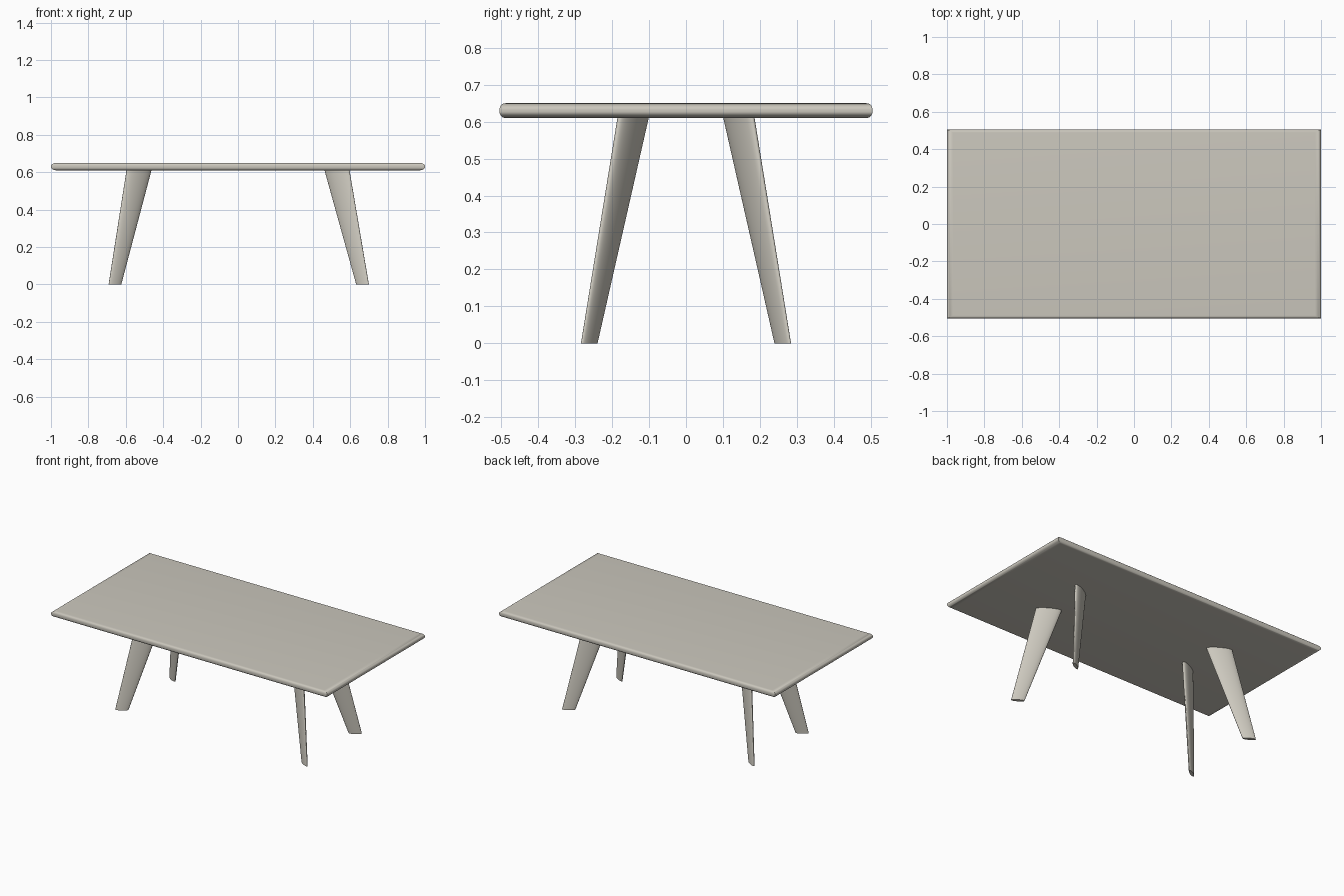
import bpy, bmesh, math

if "Cube" in bpy.data.objects:
    bpy.data.objects.remove(bpy.data.objects["Cube"])

mat = bpy.data.materials.new("warm grey")
mat.diffuse_color = (0.60, 0.575, 0.51, 1)
mat.use_nodes = True
mat.node_tree.nodes["Principled BSDF"].inputs["Base Color"].default_value = mat.diffuse_color


def loft(name, rings):
    """Join equal-length rings of points into a capped, smooth-shaded solid."""
    bm = bmesh.new()
    vs = [[bm.verts.new(p) for p in r] for r in rings]
    n = len(rings[0])
    for a, b in zip(vs, vs[1:]):
        for i in range(n):
            j = (i + 1) % n
            bm.faces.new((a[i], a[j], b[j], b[i]))
    bm.faces.new(vs[0][::-1])
    bm.faces.new(vs[-1])
    bmesh.ops.recalc_face_normals(bm, faces=bm.faces[:])
    me = bpy.data.meshes.new(name)
    bm.to_mesh(me)
    bm.free()
    me.materials.append(mat)
    ob = bpy.data.objects.new(name, me)
    bpy.context.collection.objects.link(ob)
    bpy.ops.object.select_all(action='DESELECT')
    bpy.context.view_layer.objects.active = ob
    ob.select_set(True)
    bpy.ops.object.shade_smooth_by_angle(angle=math.radians(35))
    return ob


# Tabletop: rectangle with rounded edges and mitred corners
HX, HY, Z0, Z1, R = 1.0, 0.505, 0.61, 0.65, 0.017
STEPS = 8
rings = []
for low in (True, False):
    for k in range(STEPS + 1):
        t = math.pi / 2 * (k if low else STEPS - k) / STEPS
        inset = 1 - math.sin(t)
        z = Z0 + R * (1 - math.cos(t)) if low else Z1 - R * (1 - math.cos(t))
        x, y = HX - 0.032 * inset, HY - 0.016 * inset
        rings.append([(-x, -y, z), (x, -y, z), (x, y, z), (-x, y, z)])
loft("tabletop", rings)


# Legs: splayed, tapered, with an oval section that points outwards
def oval(cx, cy, z, hx, hy, sx, sy, skew=math.asin(0.84), n=48):
    pts = []
    for i in range(n):
        a = 2 * math.pi * i / n
        pts.append((sx * (cx + hx * math.cos(a)),
                    sy * (cy + hy * math.sin(a + skew)), z))
    return pts


for sx, side in ((-1, "left"), (1, "right")):
    for sy, end in ((-1, "front"), (1, "back")):
        foot = oval(0.662 + 0.004 * sx, 0.262, 0, 0.034, 0.0225, sx, sy)
        head = oval(0.529, 0.143, 0.612, 0.067, 0.0425, sx, sy)
        loft(f"{end}_{side}_leg", [foot, head])
